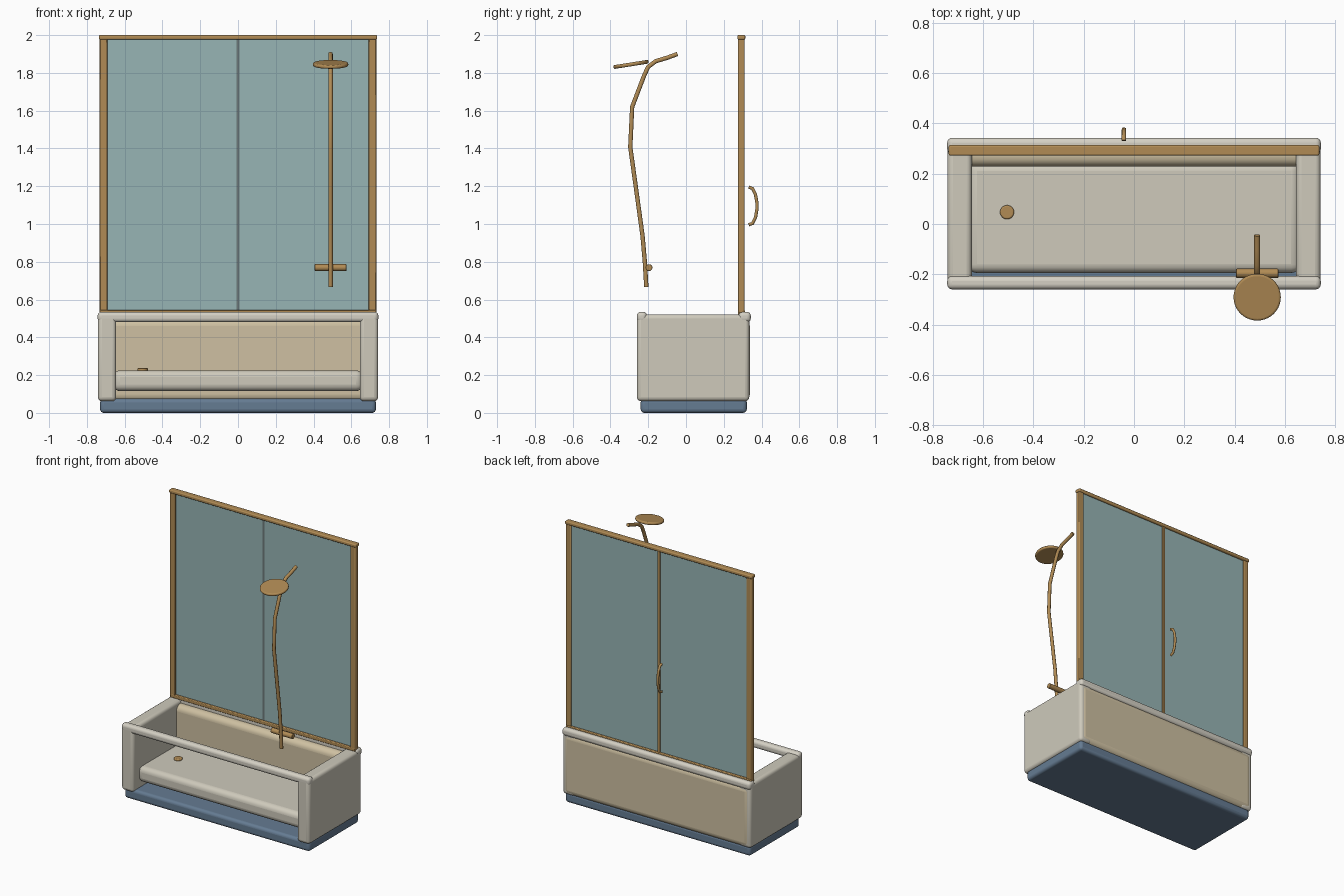
import bpy, math
from mathutils import Vector

if "Cube" in bpy.data.objects:
    bpy.data.objects.remove(bpy.data.objects["Cube"])


def mat(name, rgb):
    m = bpy.data.materials.new(name)
    m.diffuse_color = (*rgb, 1)
    m.use_nodes = True
    m.node_tree.nodes["Principled BSDF"].inputs["Base Color"].default_value = m.diffuse_color
    return m


BRASS = mat("brass", (0.44, 0.26, 0.09))
ENAMEL = mat("enamel", (0.62, 0.59, 0.50))
RIM = mat("rim_white", (0.66, 0.63, 0.55))
CREAM = mat("cream", (0.62, 0.53, 0.36))
BLUE = mat("base_blue", (0.13, 0.20, 0.29))
GLASS = mat("glass_teal", (0.31, 0.46, 0.46))
SEAL = mat("seal_grey", (0.15, 0.19, 0.19))


def finish(ob, name, m, bevel=0.0, segs=4):
    ob.name = name
    ob.data.materials.append(m)
    if bevel:
        b = ob.modifiers.new("bevel", "BEVEL")
        b.width, b.segments, b.limit_method = bevel, segs, "ANGLE"
    bpy.ops.object.select_all(action="DESELECT")
    ob.select_set(True)
    bpy.context.view_layer.objects.active = ob
    bpy.ops.object.shade_smooth_by_angle(angle=math.radians(35))
    return ob


def box(name, x, y, z, m, bevel=0.0, segs=4):
    lo, hi = Vector((x[0], y[0], z[0])), Vector((x[1], y[1], z[1]))
    bpy.ops.mesh.primitive_cube_add(size=1, location=(lo + hi) / 2)
    ob = bpy.context.object
    ob.scale = hi - lo
    bpy.ops.object.transform_apply(location=False, rotation=False, scale=True)
    return finish(ob, name, m, bevel, segs)


def disc(name, loc, r, depth, m, rot=(0, 0, 0), bevel=0.0, verts=40):
    bpy.ops.mesh.primitive_cylinder_add(vertices=verts, radius=r, depth=depth,
                                        location=loc, rotation=rot)
    return finish(bpy.context.object, name, m, bevel)


def tube(name, x, path, r, m):
    cu = bpy.data.curves.new(name, "CURVE")
    cu.dimensions = "3D"
    cu.bevel_depth, cu.bevel_resolution, cu.use_fill_caps = r, 3, True
    sp = cu.splines.new("POLY")
    sp.points.add(len(path) - 1)
    for p, (y, z) in zip(sp.points, path):
        p.co = (x, y, z, 1)
    ob = bpy.data.objects.new(name, cu)
    bpy.context.collection.objects.link(ob)
    cu.materials.append(m)
    return ob


# tub: base, floor tray, back apron, ends and rims (front is open)
box("tub_base", (-.73, .73), (-.24, .322), (0, .075), BLUE, .02)
box("tub_floor", (-.66, .66), (-.195, .245), (.115, .225), ENAMEL, .035)
box("back_apron", (-.74, .74), (.228, .338), (.058, .50), CREAM, .04, 5)
for s, side in ((-1, "left"), (1, "right")):
    box(side + "_end_panel", sorted((s * .645, s * .742)), (-.26, .335), (.062, .522), ENAMEL, .022)
box("front_rim", (-.743, .743), (-.26, -.207), (.48, .535), RIM, .02)
box("back_rim", (-.743, .743), (.278, .343), (.48, .535), RIM, .02)
disc("drain", (-.505, .047, .229), .028, .016, BRASS, bevel=.006, verts=24)

# glass screen with brass frame
for s, side in ((-1, "left"), (1, "right")):
    box(side + "_glass", sorted((s * .006, s * .70)), (.288, .300), (.53, 1.98), GLASS)
    box(side + "_post", sorted((s * .692, s * .732)), (.276, .309), (.53, 1.98), BRASS, .005, 2)
box("top_rail", (-.737, .737), (.272, .314), (1.976, 2.0), BRASS, .007, 3)
box("bottom_rail", (-.73, .73), (.275, .312), (.52, .546), BRASS, .005, 2)
box("centre_seal", (-.008, .008), (.286, .298), (.54, 1.978), SEAL)
box("centre_strip", (-.01, .01), (.298, .309), (.54, 1.978), BRASS)

# bowed door handle
tube("door_handle", -.04, [(.332, 1.195), (.352, 1.188), (.368, 1.155), (.376, 1.11),
                           (.376, 1.08), (.368, 1.035), (.352, 1.003), (.332, .996)], .009, BRASS)

# shower column, crossbar valve and tilted head
tube("shower_pipe", .49, [(-.21, .667), (-.218, .80), (-.23, .937), (-.262, 1.17), (-.295, 1.407),
                          (-.285, 1.62), (-.22, 1.79), (-.20, 1.832), (-.16, 1.862),
                          (-.10, 1.88), (-.045, 1.90)], .012, BRASS)
disc("valve_bar", (.49, -.196, .769), .018, .168, BRASS, (0, math.pi / 2, 0), .003, 24)
disc("shower_head", (.49, -.291, 1.845), .094, .02, BRASS, (math.radians(9), 0, 0), .0085)
